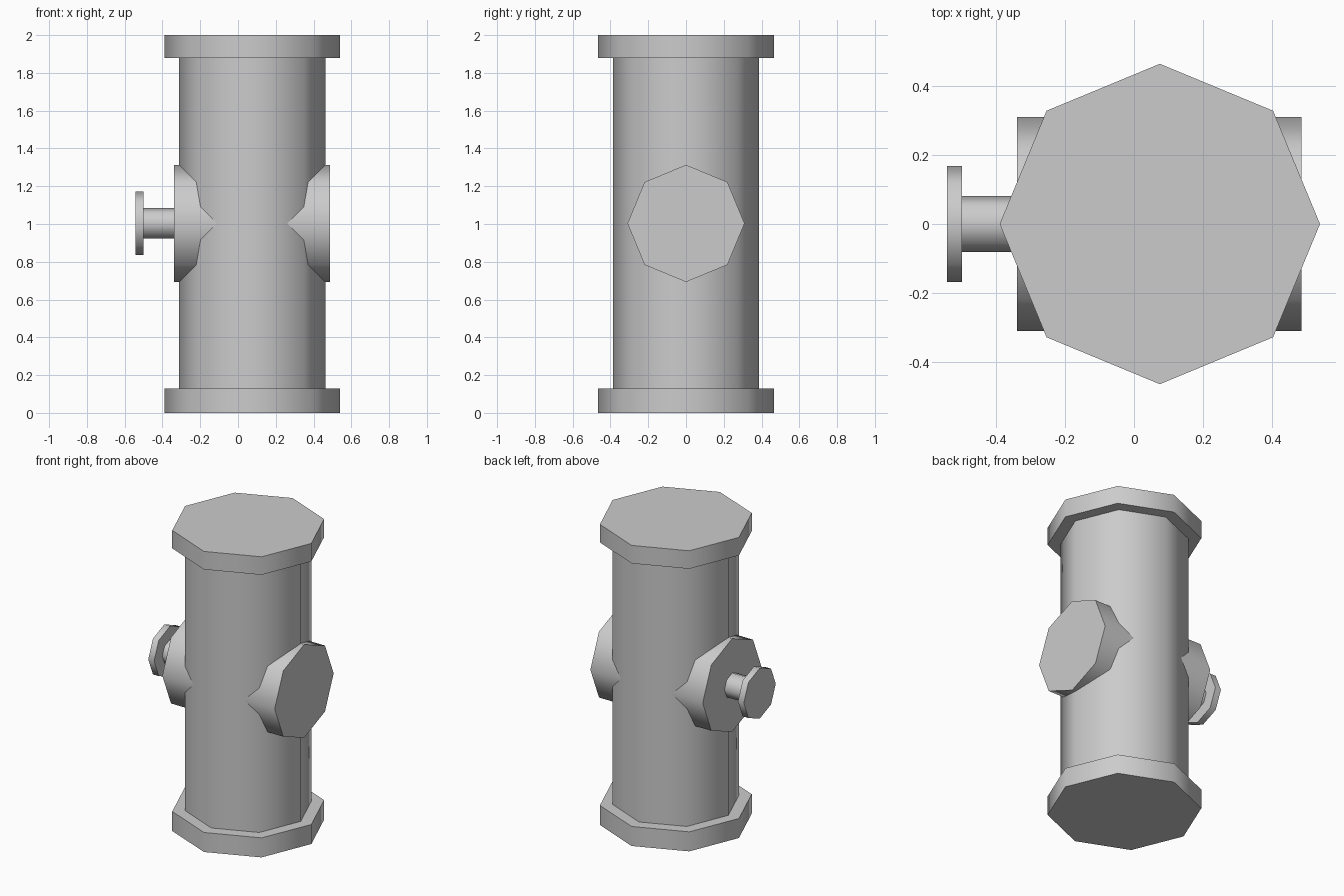
import bpy
import math

if "Cube" in bpy.data.objects:
    bpy.data.objects.remove(bpy.data.objects["Cube"])

AXIS_X = 0.075   # vertical axis of the main pipe
PORT_Z = 1.003   # height of the side ports


def cylinder(name, radius, start, end, along):
    """Eight-sided capped cylinder between two coordinates on the z or x axis."""
    mid = (start + end) / 2
    loc = (AXIS_X, 0, mid) if along == "z" else (mid, 0, PORT_Z)
    rot = (0, 0, 0) if along == "z" else (0, math.pi / 2, 0)
    bpy.ops.mesh.primitive_cylinder_add(vertices=8, radius=radius, depth=end - start,
                                        location=loc, rotation=rot)
    obj = bpy.context.object
    obj.name = name
    # round sides shade smoothly, caps stay sharp
    bpy.ops.object.shade_smooth_by_angle(angle=math.radians(60))
    return obj


# Upright pipe with a flange at each end
cylinder("main_pipe", 0.387, 0.06, 1.94, "z")
cylinder("bottom_flange", 0.465, 0.0, 0.13, "z")
cylinder("top_flange", 0.465, 1.88, 2.0, "z")

# Cross pipe forming the two side ports
cylinder("cross_pipe", 0.31, -0.34, 0.487, "x")

# Valve stem and knob on the left port
cylinder("valve_stem", 0.081, -0.52, -0.32, "x")
cylinder("valve_knob", 0.168, -0.543, -0.5, "x")
